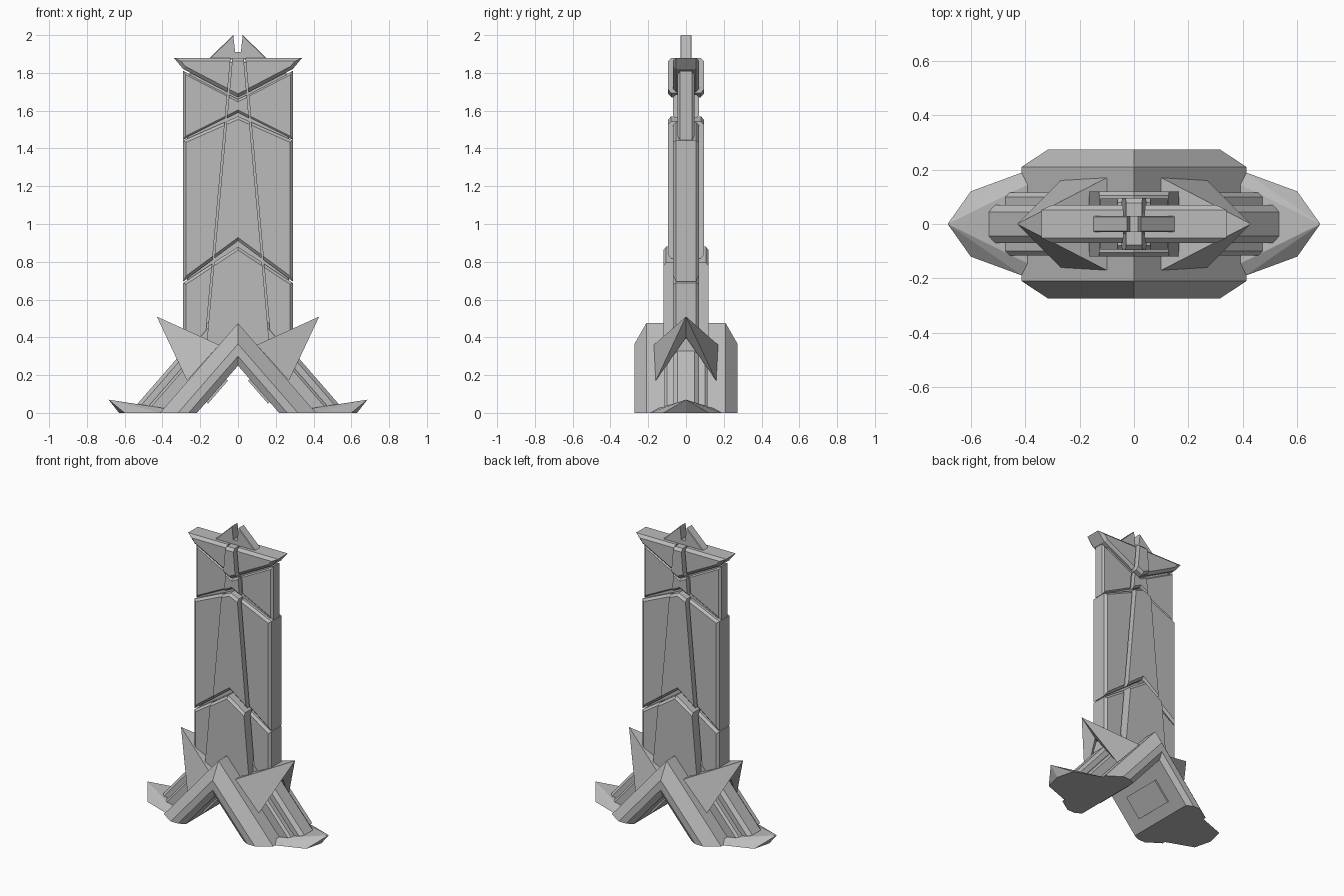
import bpy, bmesh, math
from mathutils import Vector

cube = bpy.data.objects.get("Cube")
if cube:
    bpy.data.objects.remove(cube, do_unlink=True)

stone = bpy.data.materials.new("grey stone")
stone.use_nodes = True
GREY = (0.5, 0.5, 0.5, 1)
stone.diffuse_color = GREY
stone.node_tree.nodes["Principled BSDF"].inputs["Base Color"].default_value = GREY

SLOPE = 1.15     # steepness of the legs
HALF = 0.29      # half width of the column


def finish(name, bm):
    bmesh.ops.recalc_face_normals(bm, faces=bm.faces)
    mesh = bpy.data.meshes.new(name)
    bm.to_mesh(mesh)
    bm.free()
    mesh.materials.append(stone)
    ob = bpy.data.objects.new(name, mesh)
    bpy.context.collection.objects.link(ob)
    return ob


def chamfered(edge):
    """Front and back rims are chamfered, except along the steep inner grooves."""
    a, b = (v.co for v in edge.verts)
    d, mid = b - a, (a + b) / 2
    groove_edge = abs(mid.x) < 0.25 and abs(d.z) > 2 * abs(d.x)
    return abs(d.y) < 1e-5 and not groove_edge


def slab(name, outline, depth, bevel):
    """Front outline (x, z) extruded from -depth to depth."""
    bm = bmesh.new()
    face = bm.faces.new([bm.verts.new((x, -depth, z)) for x, z in outline])
    ext = bmesh.ops.extrude_face_region(bm, geom=[face])
    moved = [v for v in ext["geom"] if isinstance(v, bmesh.types.BMVert)]
    bmesh.ops.translate(bm, verts=moved, vec=(0, 2 * depth, 0))
    bmesh.ops.recalc_face_normals(bm, faces=bm.faces)
    bmesh.ops.bevel(bm, geom=[e for e in bm.edges if chamfered(e)], offset=bevel,
                    offset_type="OFFSET", segments=1, profile=0.5,
                    affect="EDGES", clamp_overlap=True)
    return finish(name, bm)


def mirror(points):
    return [(-x, z) for x, z in points]


def groove(peak, slope, shift):
    """Where a sloped edge meets the slanting groove of the column."""
    x = (0.065 + 0.09 * (1.54 - peak)) / (1 - 0.09 * slope) + shift
    return x, peak - slope * x


def segment(name, low, high, side_depth, mid_depth, bevel, edge=None):
    """Column block: a raised middle panel and two side panels between chevron edges."""
    gap = 0.005
    a, b = groove(*low, -gap), groove(*high, -gap)
    slab(name + "_middle",
         [(0, low[0]), a, b, (0, high[0])] + mirror([b, a]), mid_depth, bevel)
    edge = edge or [(HALF, p - s * HALF) for p, s in (low, high)]
    side = [groove(*low, gap)] + edge + [groove(*high, gap)]
    slab(name + "_left", side, side_depth, bevel)
    slab(name + "_right", mirror(side), side_depth, bevel)


def arch(name, section):
    """Inverted V: section of (y, ridge height) running down to the ground both ways."""
    bm = bmesh.new()
    section = section + [(-y, h) for y, h in reversed(section)]
    rings = [[bm.verts.new((s * h / SLOPE, y, 0 if s else h)) for y, h in section]
             for s in (-1, 0, 1)]
    n = len(section)
    for r, q in zip(rings, rings[1:]):
        for i in range(n):
            j = (i + 1) % n
            bm.faces.new((r[i], r[j], q[j], q[i]))
    bm.faces.new(rings[0])
    bm.faces.new(rings[2])
    return finish(name, bm)


# Column
slab("column_core", [(-0.27, 0.3), (0.27, 0.3), (0.27, 1.79), (0.1, 1.86),
                     (-0.1, 1.86), (-0.27, 1.79)], 0.036, 0.004)
segment("lower_block", (0.36, 0.7), (0.88, 0.66), 0.068, 0.12, 0.015)
segment("central_block", (0.91, 0.74), (1.57, 0.44), 0.068, 0.094, 0.015)
segment("upper_block", (1.59, 0.5), (1.66, -0.52), 0.044, 0.068, 0.012)

# Flared head and split finial
segment("head", (1.67, -0.5), (1.88, 0), 0.07, 0.095, 0.018,
        [(HALF, 1.82), (0.34, 1.88)])
tip = [(0.16, 1.87), (0.025, 2.0), (0.015, 1.91)]
slab("finial", tip + mirror(reversed(tip)), 0.03, 0.004)

# Nested leg arches
arch("wide_arch", [(0.25, 0.25), (0.273, 0.30), (0.273, 0.365), (0.21, 0.475)])
arch("inner_arch", [(0.115, 0.3), (0.115, 0.56), (0.10, 0.58)])
arch("spine_arch", [(0.07, 0.3), (0.07, 0.63), (0.045, 0.66)])

for side, label in ((1, "left"), (-1, "right")):
    # Shoulder spike with a notched outer underside
    bm = bmesh.new()
    t, n, p, q, pb, qb = [bm.verts.new((side * x, y, z)) for x, y, z in (
        (0.43, 0, 0.51), (0.32, 0, 0.40),
        (0.10, -0.17, 0.36), (0.27, -0.16, 0.17),
        (0.10, 0.17, 0.36), (0.27, 0.16, 0.17))]
    for f in ((t, p, pb), (t, q, p), (t, pb, qb), (t, n, q), (t, qb, n),
              (p, q, n), (pb, n, qb), (p, n, pb)):
        bm.faces.new(f)
    finish(label + "_spike", bm)

    # Pointed foot, flat on the ground with a raised toe
    bm = bmesh.new()
    for x, y, z in ((0.685, 0, 0.07), (0.6, 0.12, 0), (0.41, 0.19, 0),
                    (0.36, 0.16, 0.02), (0.36, 0, 0.02),
                    (0.63, 0, 0), (0.34, 0.18, 0)):
        for m in {y, -y}:
            bm.verts.new((side * x, m, z))
    hull = bmesh.ops.convex_hull(bm, input=bm.verts)
    loose = [g for g in hull["geom_interior"] if isinstance(g, bmesh.types.BMVert)]
    bmesh.ops.delete(bm, geom=loose, context="VERTS")
    finish(label + "_foot", bm)

    # Raised plate under the arch
    bm = bmesh.new()
    bmesh.ops.create_cube(bm, size=1)
    bmesh.ops.scale(bm, vec=(0.16, 0.28, 0.024), verts=bm.verts)
    plate = finish(label + "_under_plate", bm)
    plate.location = Vector((side * 0.115, 0, 0.25 - 0.115 * SLOPE))
    plate.rotation_euler = (0, side * math.atan(SLOPE), 0)
